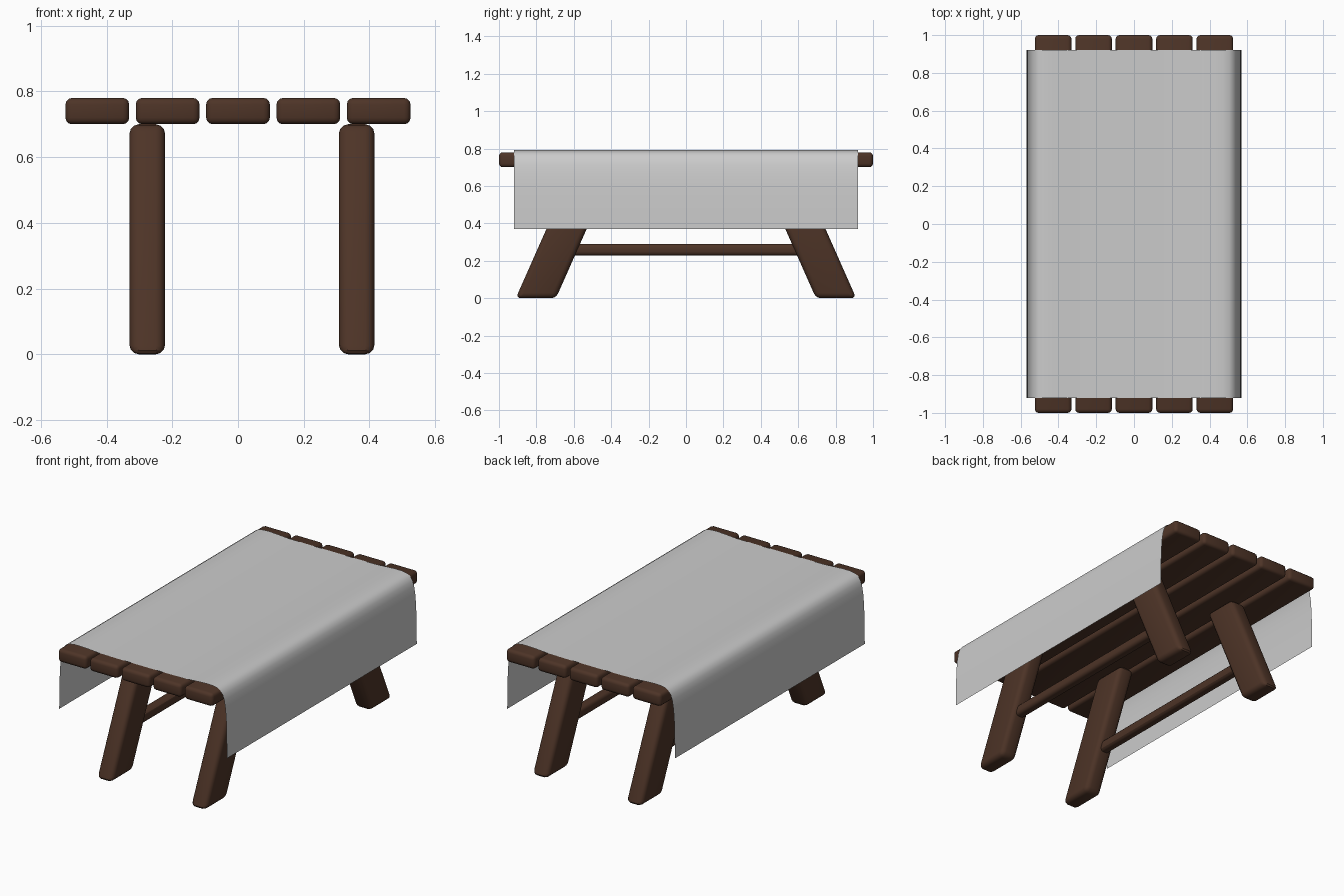
import bpy, bmesh, math

if "Cube" in bpy.data.objects:
    bpy.data.objects.remove(bpy.data.objects["Cube"])

wood = bpy.data.materials.new("dark_wood")
wood.diffuse_color = (0.075, 0.034, 0.02, 1)
wood.use_nodes = True
wood.node_tree.nodes["Principled BSDF"].inputs["Base Color"].default_value = wood.diffuse_color


def finish(ob, mat=None, angle=30):
    if mat:
        ob.data.materials.append(mat)
    bpy.ops.object.select_all(action='DESELECT')
    ob.select_set(True)
    bpy.context.view_layer.objects.active = ob
    bpy.ops.object.shade_smooth_by_angle(angle=math.radians(angle))


def timber(name, x, y, z, bevel, lean=0.0, end_bevel=True):
    """Bevelled box between ranges x, y, z; top is shifted by lean along y."""
    bm = bmesh.new()
    bmesh.ops.create_cube(bm, size=1)
    for v in bm.verts:
        top = v.co.z > 0
        v.co = [r[1] if c > 0 else r[0] for c, r in zip(v.co, (x, y, z))]
        if top:
            v.co.y += lean
    edges = bm.edges[:]
    if not end_bevel:
        edges = [e for e in edges if abs(e.verts[0].co.y - e.verts[1].co.y) > 0.5]
    bmesh.ops.bevel(bm, geom=edges, offset=bevel, segments=3, profile=0.5,
                    affect='EDGES', clamp_overlap=True)
    me = bpy.data.meshes.new(name)
    bm.to_mesh(me)
    bm.free()
    ob = bpy.data.objects.new(name, me)
    bpy.context.collection.objects.link(ob)
    finish(ob, wood)


# Table top planks
for i in range(5):
    cx = (i - 2) * 0.214
    timber(f"top_plank_{i + 1}", (cx - 0.097, cx + 0.097), (-1, 1), (0.70, 0.78), 0.02)

# Splayed legs and the rail joining each pair
for side, cx in (("left", -0.276), ("right", 0.361)):
    xr = (cx - 0.054, cx + 0.054)
    timber(f"{side}_front_leg", xr, (-0.91, -0.695), (0, 0.70), 0.028, lean=0.31)
    timber(f"{side}_back_leg", xr, (0.695, 0.91), (0, 0.70), 0.028, lean=-0.31)
    timber(f"{side}_rail", (cx - 0.031, cx + 0.031), (-0.66, 0.66), (0.228, 0.29),
           0.02, end_bevel=False)

# Tablecloth: half profile mirrored across x, swept along y
half = [(0.569, 0.37), (0.568, 0.45), (0.567, 0.53), (0.564, 0.61), (0.559, 0.67),
        (0.551, 0.72), (0.541, 0.75), (0.526, 0.772), (0.505, 0.785), (0.47, 0.791),
        (0.43, 0.792), (0.37, 0.789), (0.30, 0.784), (0.15, 0.783)]
profile = [(-x, z) for x, z in half] + [(x, z) for x, z in reversed(half)]
verts = [(x, y, z) for y in (-0.92, 0.92) for x, z in profile]
n = len(profile)
faces = [(i, i + n, i + n + 1, i + 1) for i in range(n - 1)]
me = bpy.data.meshes.new("tablecloth")
me.from_pydata(verts, [], [f[::-1] for f in faces])
cloth = bpy.data.objects.new("tablecloth", me)
bpy.context.collection.objects.link(cloth)
finish(cloth, angle=60)
